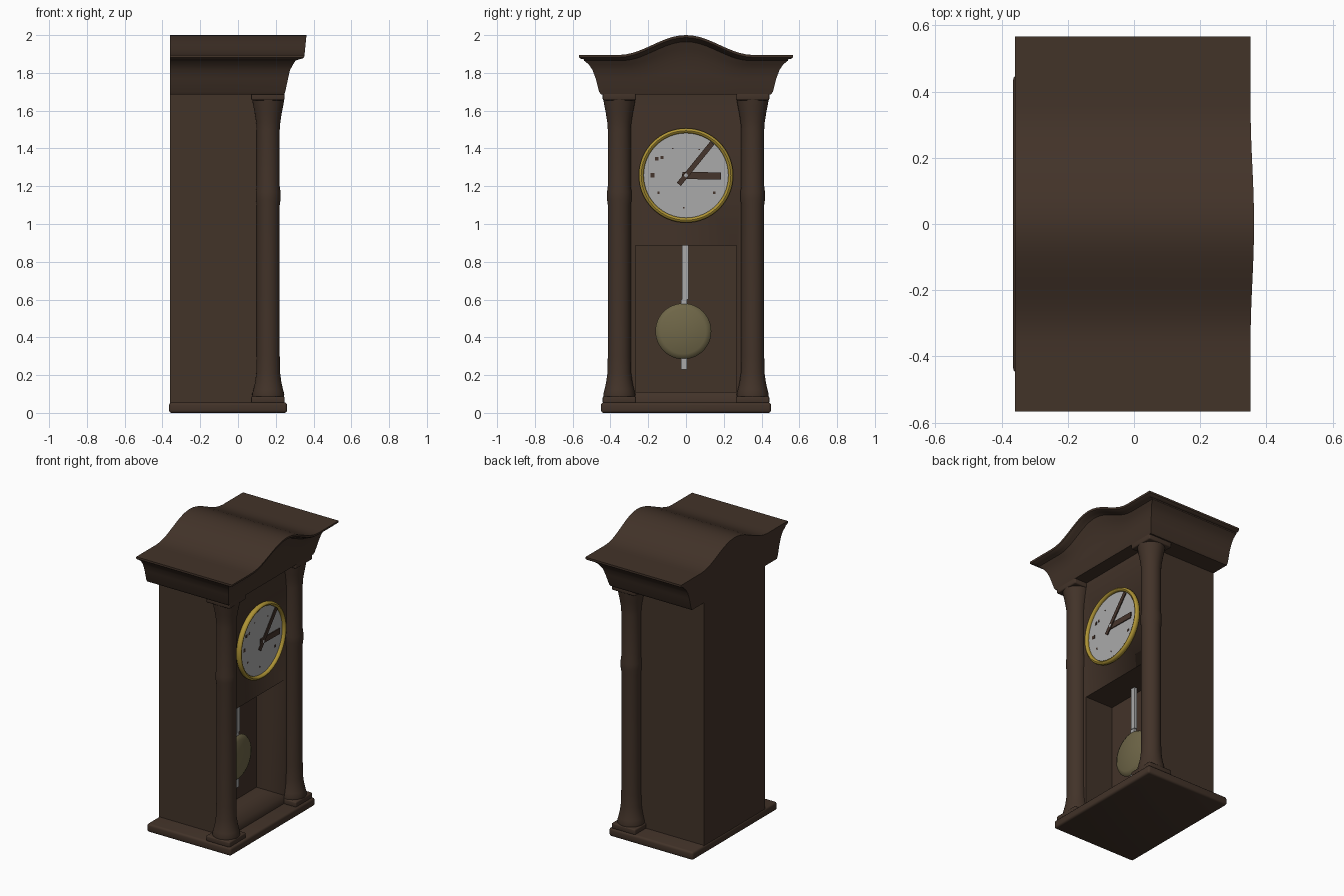
import bpy, bmesh, math
from mathutils import Matrix, Vector

old = bpy.data.objects.get("Cube")
if old:
    bpy.data.objects.remove(old, do_unlink=True)


def material(name, r, g, b):
    m = bpy.data.materials.new(name)
    m.use_nodes = True
    m.diffuse_color = (r, g, b, 1)
    m.node_tree.nodes["Principled BSDF"].inputs["Base Color"].default_value = (r, g, b, 1)
    return m


wood = material("dark_wood", 0.055, 0.033, 0.022)
gold = material("gold", 0.42, 0.29, 0.035)
brass = material("dull_brass", 0.16, 0.135, 0.065)
pale = material("dial_grey", 0.4, 0.4, 0.4)
ink = material("hand_brown", 0.06, 0.035, 0.025)


def finish(name, bm, mat, smooth=True):
    bmesh.ops.recalc_face_normals(bm, faces=bm.faces)
    mesh = bpy.data.meshes.new(name)
    bm.to_mesh(mesh)
    bm.free()
    mesh.materials.append(mat)
    ob = bpy.data.objects.new(name, mesh)
    bpy.context.collection.objects.link(ob)
    if smooth:
        bpy.ops.object.select_all(action='DESELECT')
        ob.select_set(True)
        bpy.context.view_layer.objects.active = ob
        bpy.ops.object.shade_smooth_by_angle(angle=math.radians(35))
    return ob


def box(name, lo, hi, mat, bevel=0, turn=None):
    bm = bmesh.new()
    lo, hi = Vector(lo), Vector(hi)
    size = hi - lo
    bmesh.ops.create_cube(bm, size=1, matrix=Matrix.Translation((lo + hi) / 2) @ Matrix.Diagonal((*size, 1)))
    if turn:
        bmesh.ops.transform(bm, matrix=turn, verts=bm.verts)
    if bevel:
        bmesh.ops.bevel(bm, geom=bm.edges[:], offset=bevel, segments=3, profile=0.5, affect='EDGES')
    return finish(name, bm, mat)


def lathe(name, profile, place, mat, steps=40):
    """Revolve (radius, height) points about z, then place the result."""
    bm = bmesh.new()
    verts = [bm.verts.new((r, 0, z)) for r, z in profile]
    edges = [bm.edges.new(pair) for pair in zip(verts, verts[1:])]
    bmesh.ops.spin(bm, geom=verts + edges, cent=(0, 0, 0), axis=(0, 0, 1),
                   angle=math.tau, steps=steps, use_merge=True)
    bmesh.ops.remove_doubles(bm, verts=bm.verts, dist=0.0001)
    bmesh.ops.transform(bm, matrix=place, verts=bm.verts)
    return finish(name, bm, mat)


def facing(x, y, z):
    """Place a part so that its axis points out of the dial side."""
    return Matrix.Translation((x, y, z)) @ Matrix.Rotation(math.pi / 2, 4, 'Y')


# Case with the pendulum recess cut out
case = box("case", (-0.36, -0.325, 0.05), (0.155, 0.325, 1.7), wood)
cutter = box("recess_cutter", (-0.05, -0.268, 0.11), (0.3, 0.268, 0.885), wood)
cutter.hide_render = True
cutter.hide_viewport = True
cut = case.modifiers.new("recess", 'BOOLEAN')
cut.object = cutter
cut.operation = 'DIFFERENCE'
cut.solver = 'EXACT'

# Base board
box("base", (-0.365, -0.45, 0), (0.26, 0.45, 0.055), wood, 0.014)

# Columns with flared ends and square blocks
shaft = [(0, 0.08), (0.083, 0.08), (0.085, 0.1), (0.078, 0.125), (0.07, 0.16), (0.063, 0.21),
         (0.061, 0.3), (0.061, 1.1), (0.065, 1.13), (0.065, 1.17), (0.061, 1.2), (0.061, 1.5),
         (0.064, 1.54), (0.072, 1.59), (0.08, 1.63), (0.085, 1.66), (0, 1.66)]
for side, y in (("left", 0.353), ("right", -0.353)):
    lathe(side + "_column", shaft, Matrix.Translation((0.16, y, 0)), wood, 32)
    for part, z0, z1 in (("plinth", 0.05, 0.088), ("capital", 1.655, 1.695)):
        box(side + "_" + part, (0.07, y - 0.088, z0), (0.246, y + 0.088, z1), wood, 0.008)

# Cornice: stacked outlines that flare out and bend up into the arch
N = 32


def arch(t):
    y = abs(t) * 0.57
    return 0.105 * (0.5 + 0.5 * math.cos(math.pi * min(y / 0.36, 1)))


# half width, front x, height, share of the arch
levels = [(0.45, 0.245, 1.685, 0), (0.46, 0.25, 1.7, 0), (0.478, 0.265, 1.77, 0.3),
          (0.495, 0.275, 1.815, 0.6), (0.515, 0.292, 1.845, 0.8), (0.54, 0.305, 1.865, 0.95),
          (0.542, 0.325, 1.872, 1), (0.56, 0.342, 1.876, 1), (0.567, 0.35, 1.882, 1),
          (0.567, 0.352, 1.895, 1)]
bm = bmesh.new()
rows = []
for w, fx, z, share in levels:
    ts = [2 * i / N - 1 for i in range(N + 1)]
    front = [bm.verts.new((fx + 0.1 * share * arch(t), t * w, z + share * arch(t))) for t in ts]
    back = [bm.verts.new((-0.36, t * w, z + share * arch(t))) for t in ts]
    rows.append((front, back))
for (f0, b0), (f1, b1) in zip(rows, rows[1:]):
    ring0, ring1 = f0 + b0[::-1], f1 + b1[::-1]
    for i in range(len(ring0)):
        j = (i + 1) % len(ring0)
        bm.faces.new((ring0[i], ring0[j], ring1[j], ring1[i]))
for f, b in (rows[0], rows[-1]):
    for i in range(N):
        bm.faces.new((f[i], f[i + 1], b[i + 1], b[i]))
finish("cornice", bm, wood)

# Dial and bezel
DZ = 1.257
lathe("dial", [(0, 0), (0.235, 0), (0.235, 0.022), (0, 0.022)], facing(0.15, 0, DZ), pale, 64)
rim = [(0.237 + 0.013 * math.cos(a), 0.022 + 0.018 * math.sin(a))
       for a in (math.tau * i / 12 for i in range(13))]
lathe("bezel", rim, facing(0.152, 0, DZ), gold, 64)

# Hour marks: small worn flecks
for i, (y, z, s) in enumerate([(-0.07, 1.4, 0.006), (-0.155, 1.345, 0.018), (-0.128, 1.352, 0.016),
                               (-0.178, 1.258, 0.022), (-0.145, 1.165, 0.012), (-0.012, 1.087, 0.008),
                               (0.15, 1.165, 0.014), (0.07, 1.395, 0.006)]):
    box(f"hour_mark_{i + 1}", (0.17, y - s / 2, z - s / 2), (0.174, y + s / 2, z + s / 2), ink)


# Hands, turned clockwise from upright
def hand(name, tail, length, width, degrees, x):
    turn = Matrix.Translation((x, 0, DZ)) @ Matrix.Rotation(math.radians(-degrees), 4, 'X')
    box(name, (0, -width / 2, -tail), (0.006, width / 2, length), ink, 0, turn)


hand("hour_hand", 0.02, 0.185, 0.038, 91, 0.177)
hand("minute_hand", 0.06, 0.222, 0.027, 39, 0.185)
lathe("hand_hub", [(0, 0), (0.01, 0), (0.01, 0.022), (0, 0.026)], facing(0.17, 0, DZ), pale, 16)

# Pendulum
box("pendulum_rod", (-0.015, -0.026, 0.23), (0.005, 0.004, 0.6), pale)
box("pendulum_hanger", (-0.015, -0.02, 0.6), (0.008, 0.012, 0.885), pale)
bob = [(0, -0.025), (0.12, -0.022), (0.142, -0.01), (0.148, 0), (0.142, 0.01), (0.12, 0.022), (0, 0.026)]
lathe("pendulum_bob", bob, facing(0, -0.014, 0.432), brass, 48)
